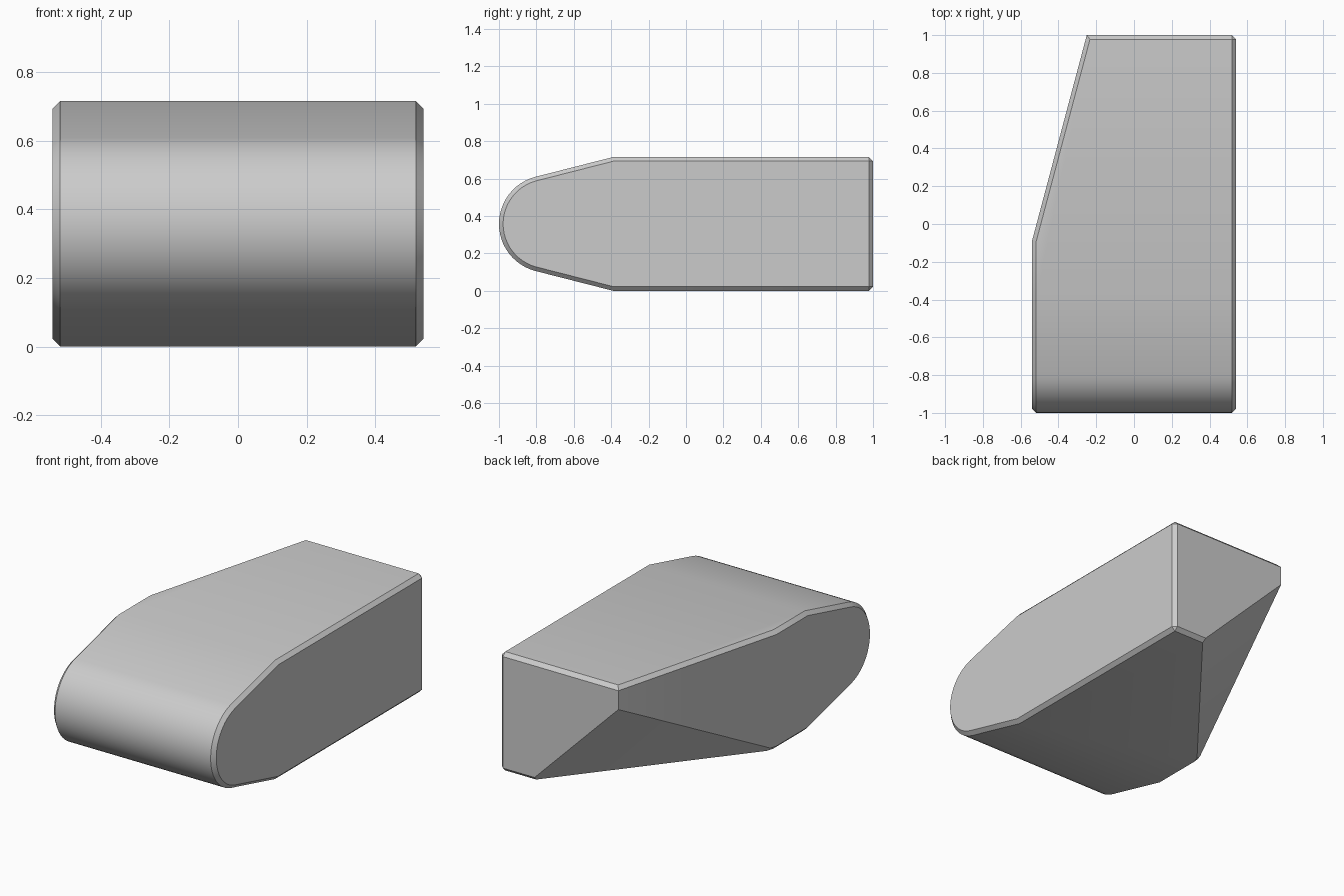
import bpy
import bmesh
from math import sin, cos, pi, radians
from mathutils import Vector

cube = bpy.data.objects.get("Cube")
if cube:
    bpy.data.objects.remove(cube, do_unlink=True)

HALF_W, HEIGHT, CHAMFER = 0.54, 0.715, 0.022
MID = HEIGHT / 2
NOSE_R, NOSE_Y, STEPS = 0.26, -0.74, 24

# Side profile: square back, tapered shoulders, round nose
profile = [(1, 0), (1, HEIGHT), (-0.39, HEIGHT)]
for i in range(STEPS + 1):
    a = radians(105) + radians(150) * i / STEPS
    profile.append((NOSE_Y + NOSE_R * cos(a), MID + NOSE_R * sin(a)))
profile.append((-0.39, 0))


def slice_off(bm, point, normal):
    """Remove everything on the normal's side of a plane and cap the cut."""
    bmesh.ops.bisect_plane(bm, geom=bm.verts[:] + bm.edges[:] + bm.faces[:],
                           dist=1e-5, plane_co=point, plane_no=normal,
                           clear_outer=True)
    bmesh.ops.holes_fill(bm, edges=[e for e in bm.edges if e.is_boundary], sides=0)
    bmesh.ops.recalc_face_normals(bm, faces=bm.faces[:])
    bm.normal_update()


# Extrude the profile across the width
bm = bmesh.new()
face = bm.faces.new([bm.verts.new((-HALF_W, y, z)) for y, z in profile])
out = bmesh.ops.extrude_face_region(bm, geom=[face])
moved = [g for g in out["geom"] if isinstance(g, bmesh.types.BMVert)]
bmesh.ops.translate(bm, verts=moved, vec=(2 * HALF_W, 0, 0))
bmesh.ops.recalc_face_normals(bm, faces=bm.faces[:])

# Slanted wall on the right side
bend = Vector((-HALF_W, -0.09, 0))
back_corner = Vector((-0.25, 1, 0.58))
slant = Vector((bend.y - back_corner.y, back_corner.x - bend.x, 0)).normalized()
slice_off(bm, bend, slant)

# Chamfer every hard rim except the upright edges of the slanted wall
rims = []
for e in bm.edges:
    upright = abs(e.verts[0].co.z - e.verts[1].co.z) > 0.5
    on_left = min(v.co.x for v in e.verts) > HALF_W - 0.01
    if e.calc_face_angle(0) > radians(40) and (on_left or not upright):
        rims.append(e)
bmesh.ops.bevel(bm, geom=rims, offset=CHAMFER, offset_type='OFFSET',
                segments=1, profile=0.5, affect='EDGES', clamp_overlap=True)

# Big facet under the back right corner
floor_corner = Vector((0.32, 1, 0.01))
normal = (floor_corner - bend).cross(back_corner - bend)
if normal.z > 0:
    normal.negate()
slice_off(bm, bend, normal)

mesh = bpy.data.meshes.new("body")
bm.to_mesh(mesh)
bm.free()
body = bpy.data.objects.new("body", mesh)
bpy.context.collection.objects.link(body)

# Plain grey surface
grey = bpy.data.materials.new("grey")
grey.use_nodes = True
colour = (0.6, 0.6, 0.6, 1)
grey.diffuse_color = colour
grey.node_tree.nodes["Principled BSDF"].inputs["Base Color"].default_value = colour
mesh.materials.append(grey)

bpy.ops.object.select_all(action='DESELECT')
body.select_set(True)
bpy.context.view_layer.objects.active = body
bpy.ops.object.shade_smooth_by_angle(angle=radians(30))
